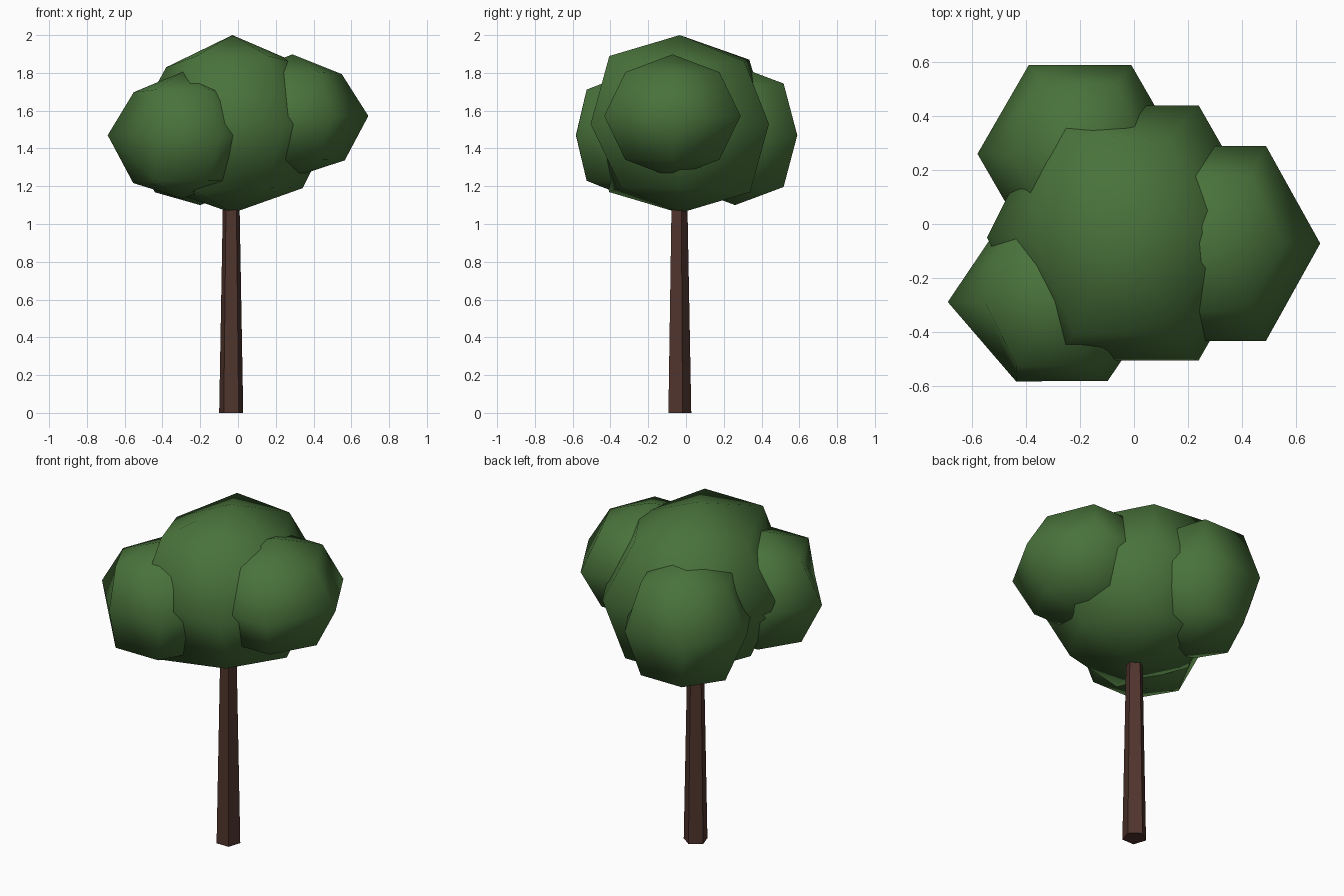
import bpy, bmesh, math
from mathutils import Matrix

if "Cube" in bpy.data.objects:
    bpy.data.objects.remove(bpy.data.objects["Cube"])


def material(name, color):
    m = bpy.data.materials.new(name)
    m.diffuse_color = (*color, 1)
    m.use_nodes = True
    m.node_tree.nodes["Principled BSDF"].inputs["Base Color"].default_value = m.diffuse_color
    return m


LEAF = material("leaf green", (0.067, 0.17, 0.044))
BARK = material("bark brown", (0.08, 0.034, 0.026))


def add_object(name, bm, mat, smooth):
    mesh = bpy.data.meshes.new(name)
    for f in bm.faces:
        f.smooth = smooth
    bm.to_mesh(mesh)
    bm.free()
    mesh.materials.append(mat)
    ob = bpy.data.objects.new(name, mesh)
    bpy.context.collection.objects.link(ob)
    return ob


def sign(a):
    return 0 if abs(a) < 0.1 else int(math.copysign(1, a))


def leaf_clump(name, center, radii, front=0.79, height=0.73, nudges={}):
    """Six-sided, four-ring ball; nudges place single corners, keyed by the signs of x, y, z."""
    bm = bmesh.new()
    bmesh.ops.create_uvsphere(bm, u_segments=6, v_segments=4, radius=1,
                              matrix=Matrix.Rotation(math.pi / 2, 4, 'Z'))
    for v in bm.verts:
        key = tuple(sign(a) for a in v.co)
        pole = abs(v.co.z) > 0.9
        if key[2] and not pole:
            if key[1]:
                v.co.y *= front / 0.7071
                v.co.z = key[2] * height
            else:
                v.co.x *= (0.65 if key[2] > 0 else 0.69) / 0.7071
                v.co.z = 0.68 if key[2] > 0 else -0.72
        v.co = [c + r * a for c, r, a in zip(center, radii, v.co)]
        if key in nudges and not pole:
            v.co = nudges[key]
    return add_object(name, bm, LEAF, True)


# Canopy: one large clump with three smaller ones around it
leaf_clump("canopy_center", (-0.03, -0.033, 1.529), (0.54, 0.545, 0.471), height=0.765, nudges={
    (1, 1, 1): (0.12, 0.31, 1.86), (-1, 1, 1): (-0.24, 0.335, 1.87),
    (1, -1, -1): (0.16, -0.345, 1.195), (-1, 0, 0): (-0.545, -0.05, 1.53),
    (-1, 0, 1): (-0.38, -0.033, 1.83)})
leaf_clump("canopy_right", (0.288, -0.072, 1.572), (0.402, 0.417, 0.326), front=0.69, height=0.71)
leaf_clump("canopy_front_left", (-0.295, -0.289, 1.47), (0.395, 0.338, 0.335), front=0.81, height=0.72,
           nudges={(-1, -1, 0): (-0.437, -0.583, 1.47), (-1, 0, -1): (-0.555, -0.289, 1.217)})
leaf_clump("canopy_back_left", (-0.2, 0.26, 1.47), (0.38, 0.38, 0.37), front=0.78, height=0.74,
           nudges={(-1, 0, -1): (-0.44, 0.26, 1.168)})

# Trunk: tapered five-sided post reaching into the canopy, flat side to the front
bm = bmesh.new()
ring = [(math.cos(a), math.sin(a)) for a in (math.pi / 2 + i * math.tau / 5 for i in range(5))]
bottom, top = [[bm.verts.new((-0.036 + r * x, -0.039 + r * y, z)) for x, y in ring]
               for r, z in ((0.067, 0), (0.0447, 1.2))]
for i in range(5):
    j = (i + 1) % 5
    bm.faces.new((bottom[i], bottom[j], top[j], top[i]))
bm.faces.new(bottom[::-1])
bm.faces.new(top)
add_object("trunk", bm, BARK, False)
